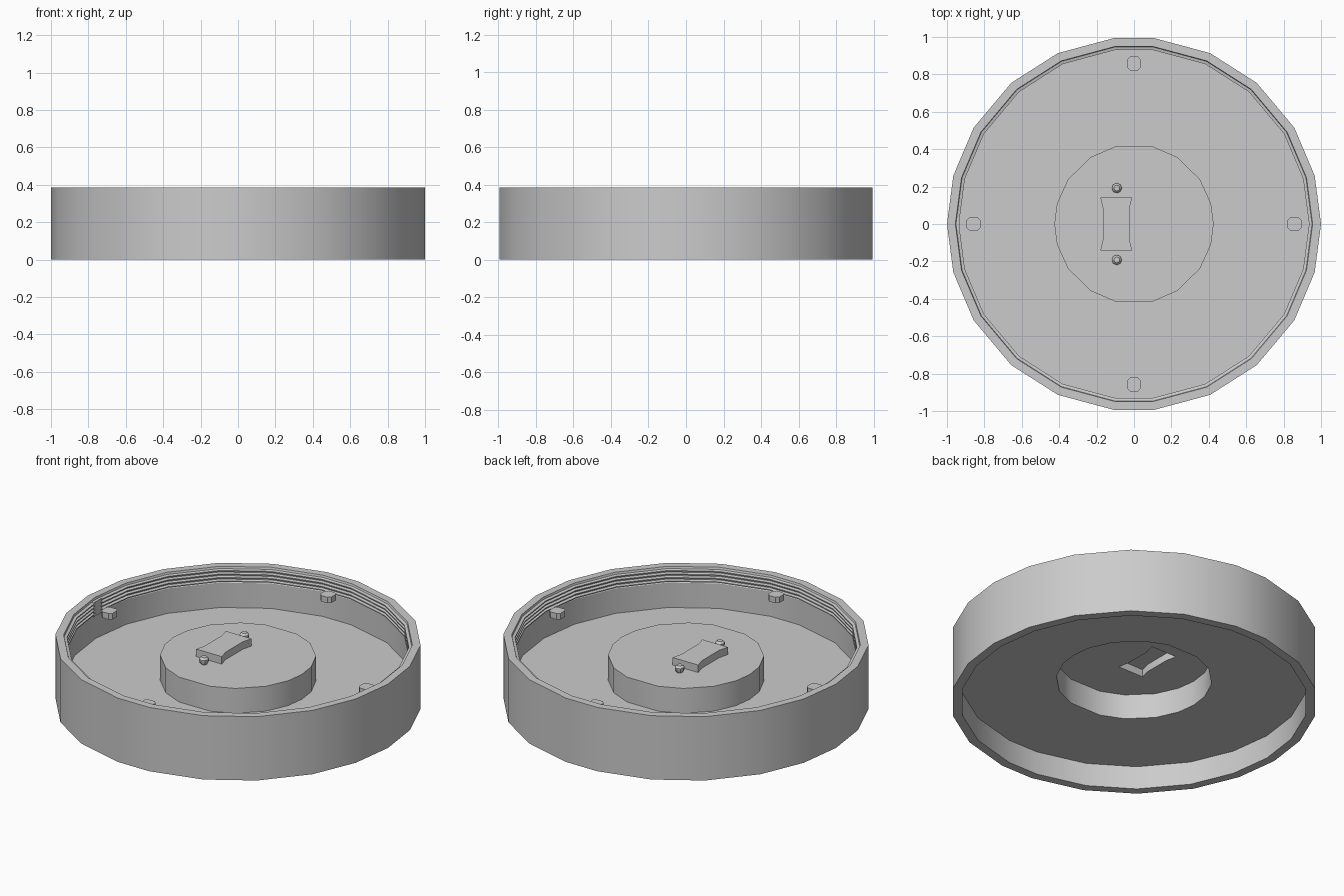
import bpy, bmesh, math

if "Cube" in bpy.data.objects:
    bpy.data.objects.remove(bpy.data.objects["Cube"], do_unlink=True)

grey = bpy.data.materials.new("plain_grey")
grey.use_nodes = True
colour = (0.6, 0.6, 0.6, 1)
grey.diffuse_color = colour
grey.node_tree.nodes["Principled BSDF"].inputs["Base Color"].default_value = colour

HEIGHT, FLOOR, HUB_TOP, BOX_TOP = 0.385, 0.14, 0.29, 0.335
INNER = 0.948


def all_round(quarter):
    """Repeat first-quadrant angles (degrees) around the circle."""
    full = {a for q in quarter for a in (q, 180 - q, 180 + q, (360 - q) % 360)}
    return sorted(full)


def ring(bm, radius, z, angles):
    return [bm.verts.new((radius * math.cos(math.radians(a)),
                          radius * math.sin(math.radians(a)), z)) for a in angles]


def bridge(bm, low, high):
    n = len(low)
    for i in range(n):
        j = (i + 1) % n
        bm.faces.new((low[i], low[j], high[j], high[i]))


def fill_between(bm, *loops):
    """Fill a flat area bounded by an outer loop and an optional hole."""
    edges = []
    for loop in loops:
        for i, v in enumerate(loop):
            w = loop[(i + 1) % len(loop)]
            edges.append(bm.edges.get((v, w)) or bm.edges.new((v, w)))
    bmesh.ops.triangle_fill(bm, edges=edges, use_beauty=True, normal=(0, 0, 1))


def finish(bm, name):
    bmesh.ops.recalc_face_normals(bm, faces=bm.faces)
    mesh = bpy.data.meshes.new(name)
    bm.to_mesh(mesh)
    bm.free()
    obj = bpy.data.objects.new(name, mesh)
    obj.data.materials.append(grey)
    bpy.context.collection.objects.link(obj)
    bpy.ops.object.select_all(action='DESELECT')
    obj.select_set(True)
    bpy.context.view_layer.objects.active = obj
    bpy.ops.object.shade_smooth_by_angle(angle=math.radians(30))
    return obj


def block(name, centre, size, bevel=0):
    bm = bmesh.new()
    bmesh.ops.create_cube(bm, size=1)
    for v in bm.verts:
        v.co = [c + s * p for c, s, p in zip(centre, size, v.co)]
    if bevel:
        upright = [e for e in bm.edges if abs(e.verts[0].co.z - e.verts[1].co.z) > 0.01]
        bmesh.ops.bevel(bm, geom=upright, offset=bevel, segments=1, affect='EDGES')
    return finish(bm, name)


wall_angles = all_round((0, 15, 31, 49, 66, 84))
hub_angles = all_round((0, 15, 34, 57, 76))

# Outer wall with threaded inner lip
profile = [(1, 0), (1, HEIGHT), (0.955, HEIGHT)]
for i in range(4):
    z = HEIGHT - 0.012 - i * 0.021
    profile += [(0.952, z), (0.936, z - 0.004), (0.936, z - 0.010), (0.952, z - 0.014)]
profile += [(INNER, 0.29), (INNER, 0)]
bm = bmesh.new()
loops = [ring(bm, r, z, wall_angles) for r, z in profile]
for a, b in zip(loops, loops[1:] + loops[:1]):
    bridge(bm, a, b)
finish(bm, "outer_wall")

# Thin pressed floor: raised hollow hub with a raised hollow box on it
bm = bmesh.new()
floor_edge = ring(bm, INNER + 0.004, FLOOR, wall_angles)
hub_low = ring(bm, 0.426, FLOOR, hub_angles)
hub_high = ring(bm, 0.426, HUB_TOP, hub_angles)
bridge(bm, hub_low, hub_high)
fill_between(bm, floor_edge, hub_low)
outline = [(0.085, -0.142), (0.07, -0.08), (0.07, 0.08), (0.085, 0.142)]
outline += [(-x, -y) for x, y in outline]
box_low, box_high = ([bm.verts.new((x - 0.095, y, z)) for x, y in outline]
                     for z in (HUB_TOP, BOX_TOP))
bridge(bm, box_low, box_high)
fill_between(bm, hub_high, box_low)
bm.faces.new(box_high)
finish(bm, "floor_and_hub")

# Two small studs at the ends of the box
for name, side in (("back_stud", 1), ("front_stud", -1)):
    bm = bmesh.new()
    stud = [ring(bm, r, z, range(0, 360, 45))
            for r, z in ((0.018, HUB_TOP), (0.027, 0.305), (0.027, 0.32), (0.016, 0.332))]
    for a, b in zip(stud, stud[1:]):
        bridge(bm, a, b)
    bm.faces.new(stud[0])
    bm.faces.new(stud[-1])
    bmesh.ops.translate(bm, verts=bm.verts, vec=(-0.092, side * 0.192, 0))
    finish(bm, name)

# Four small pads near the wall
for name, x, y in (("left_pad", 1, 0), ("right_pad", -1, 0),
                   ("back_pad", 0, 1), ("front_pad", 0, -1)):
    block(name, (x * 0.858, y * 0.858, 0.315), (0.074, 0.074, 0.036), 0.016)

# Stop lug at the end of the thread
block("thread_stop", (-0.944, 0, 0.33), (0.02, 0.08, 0.085))
